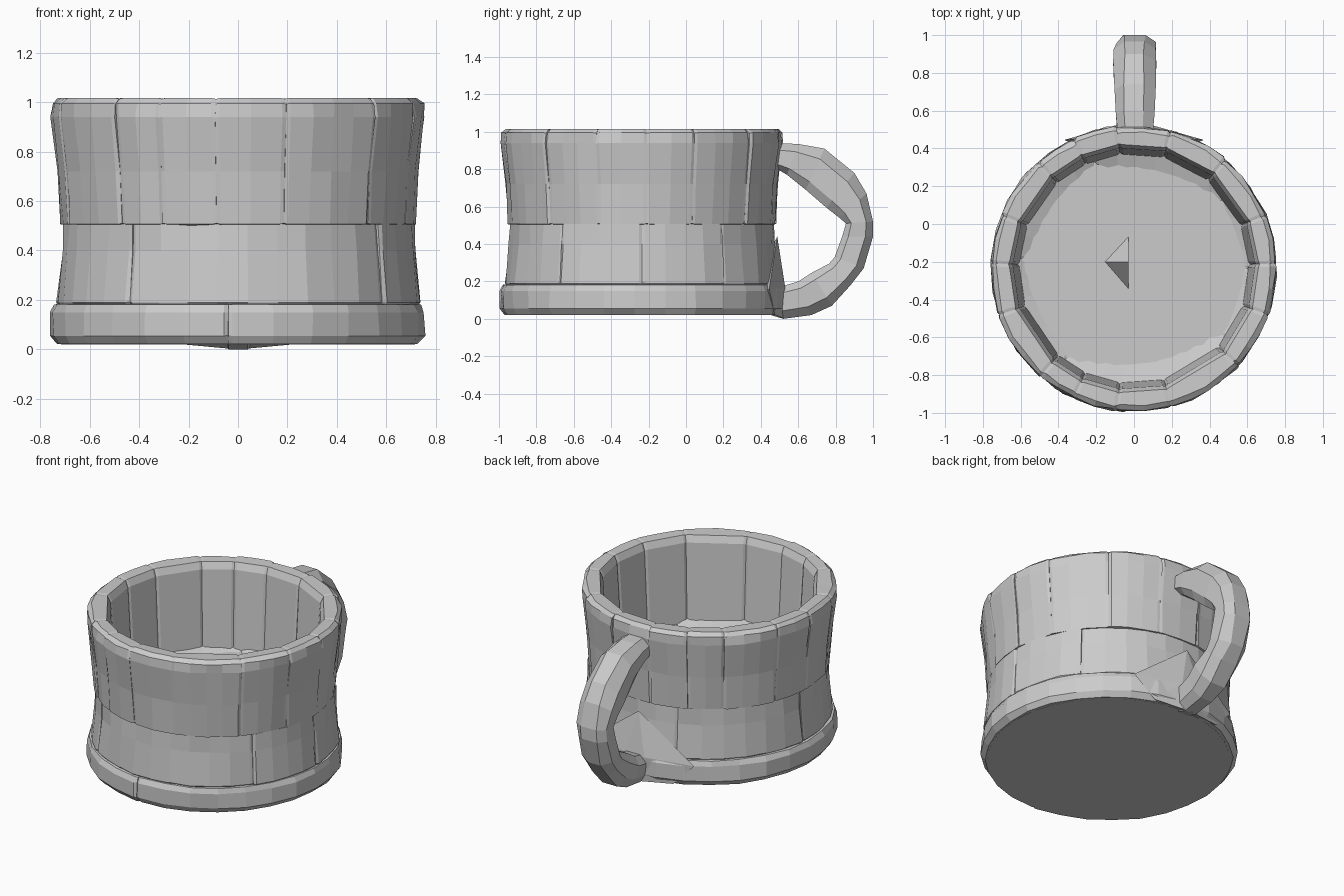
import bpy, bmesh, math, random
from mathutils import Vector

random.seed(4)
cube = bpy.data.objects.get("Cube")
if cube:
    bpy.data.objects.remove(cube, do_unlink=True)

CENTRE_Y = -0.235

grey = bpy.data.materials.new("plain_grey")
grey.use_nodes = True
grey.diffuse_color = (0.6, 0.6, 0.6, 1)
grey.node_tree.nodes["Principled BSDF"].inputs["Base Color"].default_value = grey.diffuse_color


def finish(bm, name):
    bmesh.ops.recalc_face_normals(bm, faces=bm.faces)
    mesh = bpy.data.meshes.new(name)
    bm.to_mesh(mesh)
    bm.free()
    mesh.materials.append(grey)
    obj = bpy.data.objects.new(name, mesh)
    bpy.context.collection.objects.link(obj)
    return obj


def loft(bm, rings):
    """Skin closed rings of points and cap both ends."""
    rows = [[bm.verts.new(p) for p in ring] for ring in rings]
    n = len(rows[0])
    for a, b in zip(rows, rows[1:]):
        for i in range(n):
            j = (i + 1) % n
            bm.faces.new((a[i], a[j], b[j], b[i]))
    bm.faces.new(rows[0])
    bm.faces.new(rows[-1])


def hewn_block(name, start, end, profile, step, rough=0.006):
    """Sweep a profile round the mug axis: curved outside, flat inside, bevelled ends."""
    half = (end - start) / 2
    mid = (start + end) / 2
    count = max(2, round(2 * half / step))
    bevel = 1.3
    angles = [-half] + [-half + bevel + (2 * half - 2 * bevel) * i / count
                        for i in range(count + 1)] + [half]
    pr = sum(p[0] for p in profile) / len(profile)
    pz = sum(p[1] for p in profile) / len(profile)
    offset = random.uniform(-0.006, 0.002)
    rings = []
    for k, t in enumerate(angles):
        at_end = k in (0, len(angles) - 1)
        ring = []
        for r, z in profile:
            if r < 0.67:
                r *= math.cos(math.radians(half)) / math.cos(math.radians(t))
            else:
                r += offset + random.uniform(-rough, rough)
            if at_end:
                r += 0.08 * (pr - r)
                z += 0.015 * (pz - z)
            a = math.radians(mid + t)
            ring.append((r * math.cos(a), CENTRE_Y + r * math.sin(a), z))
        rings.append(ring)
    bm = bmesh.new()
    loft(bm, rings)
    return finish(bm, name)


def ring_of_blocks(name, seams, profile, step):
    for i, start in enumerate(seams):
        end = seams[i + 1] if i + 1 < len(seams) else seams[0] + 360
        hewn_block(f"{name}_{i + 1}", start, end, profile, step)


# Upper staves, flaring out to a flat rim
ring_of_blocks(
    "upper_stave",
    [2, 22, 50, 75, 97, 115, 132, 158, 178, 199, 229, 245, 263, 285, 317, 341],
    [(0.607, 0.44), (0.70, 0.504), (0.718, 0.506), (0.732, 0.72), (0.758, 0.94),
     (0.753, 0.995), (0.73, 1.016), (0.662, 1.013), (0.642, 0.97)], 9)

# Lower staves, flaring out to the foot
ring_of_blocks(
    "lower_stave", [0, 37, 110, 175, 233, 323],
    [(0.5, 0.17), (0.5, 0.42), (0.69, 0.508), (0.71, 0.506), (0.716, 0.40),
     (0.736, 0.19), (0.72, 0.17)], 10)

# Foot hoop
ring_of_blocks(
    "foot_hoop", [87, 267],
    [(0.5, 0.021), (0.5, 0.17), (0.71, 0.185), (0.745, 0.182), (0.759, 0.15),
     (0.759, 0.055), (0.735, 0.021)], 13)


# Flat base and inner floor
def disc(name, radius, z, depth, sides):
    bm = bmesh.new()
    bmesh.ops.create_cone(bm, cap_ends=True, segments=sides, radius1=radius,
                          radius2=radius, depth=depth)
    bmesh.ops.translate(bm, vec=(0, CENTRE_Y, z - depth / 2), verts=bm.verts)
    return finish(bm, name)


disc("base", 0.715, 0.06, 0.04, 32)
disc("inner_floor", 0.62, 0.46, 0.06, 24)


def hull(name, points):
    bm = bmesh.new()
    for p in points:
        bm.verts.new(p)
    bmesh.ops.convex_hull(bm, input=bm.verts)
    return finish(bm, name)


# Small splinter on the floor
hull("floor_splinter", [(-0.16, -0.2, 0.45), (-0.03, -0.06, 0.45),
                        (-0.03, -0.35, 0.45), (-0.03, -0.2, 0.62)])

# Wedge joining handle to foot
hull("handle_wedge", [(0, 0.488, 0.44), (0.37, 0.445, 0.16), (-0.37, 0.445, 0.16),
                      (0.07, 0.53, 0.17), (-0.07, 0.53, 0.17), (0, 0.53, 0.0),
                      (0.24, 0.475, 0.022), (-0.24, 0.475, 0.022), (0, 0.3, 0.1)])

# Handle: outer and inner (y, z) points with half width at each station
stations = [
    ((0.46, 0.94), (0.49, 0.80), 0.09), ((0.60, 0.935), (0.54, 0.77), 0.10),
    ((0.74, 0.91), (0.64, 0.69), 0.105), ((0.90, 0.78), (0.75, 0.595), 0.11),
    ((0.965, 0.67), (0.82, 0.54), 0.11), ((1.0, 0.52), (0.855, 0.51), 0.105),
    ((1.0, 0.44), (0.835, 0.44), 0.105), ((0.95, 0.27), (0.795, 0.33), 0.105),
    ((0.88, 0.18), (0.765, 0.295), 0.105), ((0.78, 0.07), (0.67, 0.245), 0.10),
    ((0.67, 0.02), (0.60, 0.20), 0.095), ((0.52, 0.0), (0.50, 0.17), 0.08),
    ((0.42, 0.03), (0.42, 0.15), 0.07)]
section = [(-0.55, 1), (0.45, 1), (1, 0.5), (1, -0.6), (0.6, -1), (-0.6, -1), (-1, -0.5), (-1, 0.4)]
rings = []
for outer, inner, width in stations:
    o, i = Vector(outer), Vector(inner)
    mid, reach = (o + i) / 2, (o - i) / 2
    ring = []
    for sx, sr in section:
        p = mid + reach * sr
        x = 0.007 + sx * width + random.uniform(-0.008, 0.008)
        ring.append((x, p.x, p.y))
    rings.append(ring)
bm = bmesh.new()
loft(bm, rings)
finish(bm, "handle")
